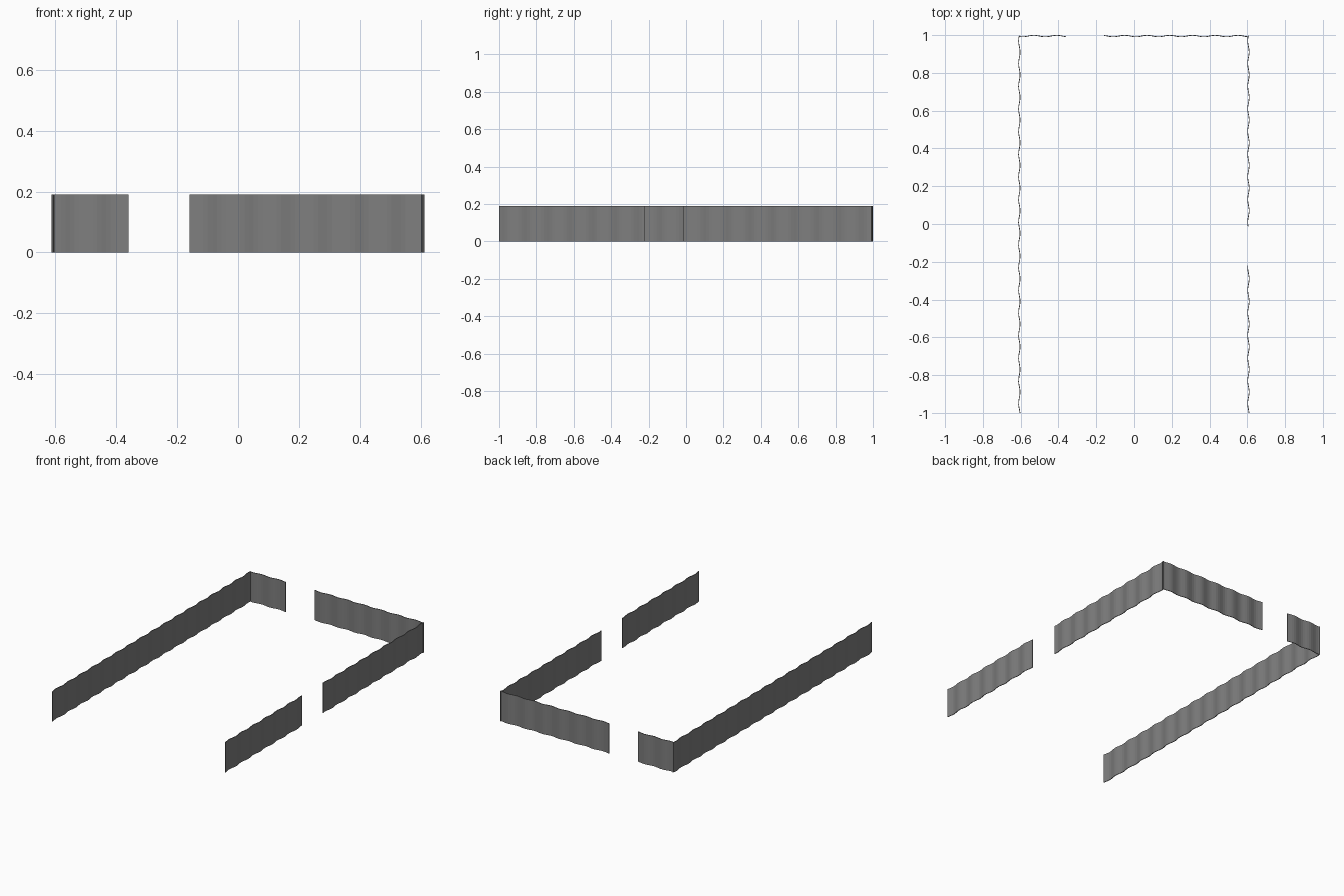
import bpy, math

if "Cube" in bpy.data.objects:
    bpy.data.objects.remove(bpy.data.objects["Cube"])

HEIGHT, AMP, PERIOD, THICK = 0.19, 0.004, 0.12, 0.004

grey = bpy.data.materials.new("dark grey metal")
grey.diffuse_color = (0.21, 0.21, 0.21, 1)
grey.use_nodes = True
grey.node_tree.nodes["Principled BSDF"].inputs["Base Color"].default_value = grey.diffuse_color


def corrugated_panel(name, axis, start, end, offset):
    """Thin wavy upright sheet running along x or y at a fixed offset."""
    n = max(8, round((end - start) / PERIOD * 8))
    verts, faces = [], []
    for i in range(n + 1):
        t = start + (end - start) * i / n
        wave = AMP * math.sin(2 * math.pi * (t - 1) / PERIOD)
        for side in (-1, 1):
            d = offset + wave + side * THICK / 2
            for z in (0, HEIGHT):
                verts.append((t, d, z) if axis == "x" else (d, t, z))
    ring = (0, 1, 3, 2)
    for i in range(n):
        a, b = 4 * i, 4 * i + 4
        for k in range(4):
            p, q = ring[k], ring[(k + 1) % 4]
            f = (a + p, a + q, b + q, b + p)
            faces.append(f if axis == "y" else f[::-1])
    first, last = (0, 2, 3, 1), tuple(4 * n + k for k in (0, 1, 3, 2))
    faces += [first[::-1], last[::-1]] if axis == "y" else [first, last]
    me = bpy.data.meshes.new(name)
    me.from_pydata(verts, [], faces)
    me.materials.append(grey)
    ob = bpy.data.objects.new(name, me)
    bpy.context.collection.objects.link(ob)
    # make the normals consistently outward
    import bmesh
    bm = bmesh.new()
    bm.from_mesh(me)
    bmesh.ops.recalc_face_normals(bm, faces=bm.faces)
    bm.to_mesh(me)
    bm.free()


# Left wall, unbroken
corrugated_panel("left_fence", "y", -1, 0.998, -0.607)
# Right wall with a gateway
corrugated_panel("right_fence_front", "y", -1, -0.22, 0.606)
corrugated_panel("right_fence_back", "y", -0.013, 0.998, 0.606)
# Back wall with a gateway
corrugated_panel("back_fence_left", "x", -0.61, -0.36, 0.995)
corrugated_panel("back_fence_right", "x", -0.16, 0.61, 0.995)
